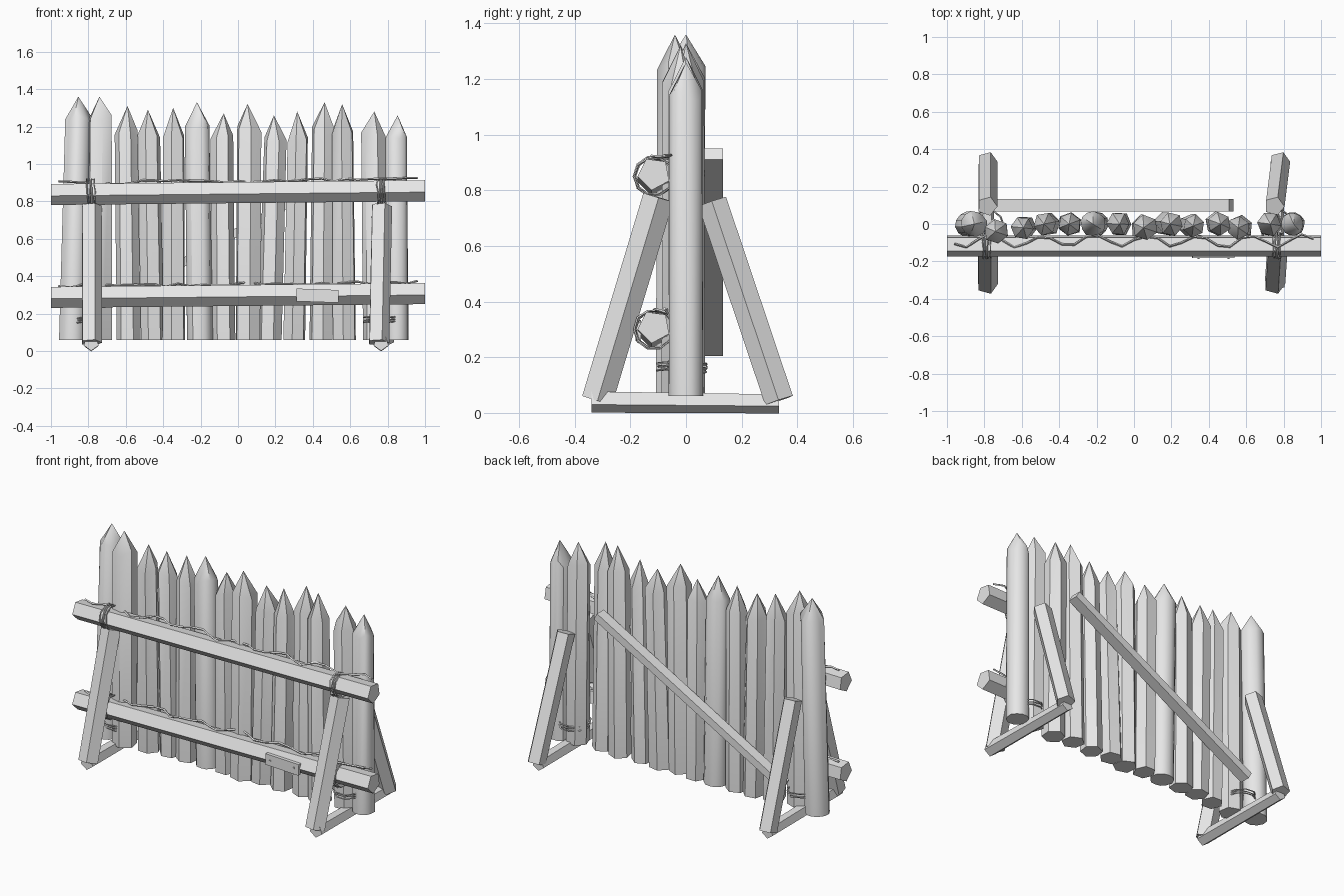
import bpy, bmesh, random
from math import sin, cos, pi, radians
from mathutils import Vector

if "Cube" in bpy.data.objects:
    bpy.data.objects.remove(bpy.data.objects["Cube"], do_unlink=True)

random.seed(4)
parts = []

grey = bpy.data.materials.new("plain grey")
grey.use_nodes = True
grey.diffuse_color = (0.8, 0.8, 0.8, 1)
grey.node_tree.nodes["Principled BSDF"].inputs["Base Color"].default_value = (0.8, 0.8, 0.8, 1)


def finish(bm, name):
    bmesh.ops.recalc_face_normals(bm, faces=bm.faces)
    mesh = bpy.data.meshes.new(name)
    bm.to_mesh(mesh)
    bm.free()
    mesh.materials.append(grey)
    obj = bpy.data.objects.new(name, mesh)
    bpy.context.collection.objects.link(obj)
    parts.append(obj)
    return obj


def ring(bm, centre, u, v, radius, sides, phase, rough=0):
    verts = []
    for i in range(sides):
        a = phase + 2 * pi * i / sides
        r = radius * (1 + random.uniform(-rough, rough))
        verts.append(bm.verts.new(centre + r * (u * cos(a) + v * sin(a))))
    return verts


def bridge(bm, low, high):
    for i in range(len(low)):
        j = (i + 1) % len(low)
        bm.faces.new((low[i], low[j], high[j], high[i]))


def log(name, start, end, radius, sides=5, phase=0.0, taper=1.0):
    """Straight faceted timber between two points."""
    a, b = Vector(start), Vector(end)
    d = (b - a).normalized()
    ref = Vector((0, 1, 0)) if abs(d.x) > 0.9 else Vector((1, 0, 0))
    u = (ref - d * ref.dot(d)).normalized()
    v = d.cross(u)
    bm = bmesh.new()
    low = ring(bm, a, u, v, radius, sides, radians(phase))
    high = ring(bm, b, u, v, radius * taper, sides, radians(phase))
    bridge(bm, low, high)
    bm.faces.new(low)
    bm.faces.new(high)
    return finish(bm, name)


def stake(name, x_low, x_high, y, radius, shoulder, tip, sides):
    """Upright pole with a sharpened top."""
    u, v = Vector((1, 0, 0)), Vector((0, 1, 0))
    phase = random.uniform(0, pi)
    bm = bmesh.new()
    low = ring(bm, Vector((x_low, y, 0.06)), u, v, radius, sides, phase, 0.06)
    high = ring(bm, Vector((x_high, y, shoulder)), u, v, radius * 0.97, sides, phase, 0.06)
    for vert in high:
        vert.co.z += random.uniform(-0.02, 0.02)
    bridge(bm, low, high)
    bm.faces.new(low)
    top = bm.verts.new((x_high + random.uniform(-0.01, 0.01), y, tip))
    for i in range(sides):
        bm.faces.new((high[i], high[(i + 1) % sides], top))
    finish(bm, name)


def box(name, centre, size, tilt=0.0):
    bm = bmesh.new()
    bmesh.ops.create_cube(bm, size=1)
    for vert in bm.verts:
        vert.co = Vector(c * s for c, s in zip(vert.co, size))
    obj = finish(bm, name)
    obj.location = centre
    obj.rotation_euler.y = tilt
    return obj


def wire(name, points, thickness):
    curve = bpy.data.curves.new(name, "CURVE")
    curve.dimensions = "3D"
    curve.bevel_depth = thickness
    curve.bevel_resolution = 0
    curve.use_fill_caps = True
    spline = curve.splines.new("POLY")
    spline.points.add(len(points) - 1)
    for p, co in zip(spline.points, points):
        p.co = (*co, 1)
    curve.materials.append(grey)
    obj = bpy.data.objects.new(name, curve)
    bpy.context.collection.objects.link(obj)
    bpy.ops.object.select_all(action="DESELECT")
    obj.select_set(True)
    bpy.context.view_layer.objects.active = obj
    bpy.ops.object.convert(target="MESH")
    parts.append(bpy.context.view_layer.objects.active)


def coil(name, centre, radius, length, turns, along_x):
    """Wire wound around a rail (along x) or a stake (along z)."""
    points, steps = [], 10
    for i in range(turns * steps + 1):
        a = 2 * pi * i / steps
        r = radius * random.uniform(0.95, 1.05)
        t = length * (i / (turns * steps) - 0.5) + random.uniform(-0.004, 0.004)
        offset = (t, r * cos(a), r * sin(a)) if along_x else (r * cos(a), r * sin(a), t)
        points.append(Vector(centre) + Vector(offset))
    wire(name, points, 0.004)


# Sharpened stakes: foot x, top x, y, radius, shoulder z, tip z
stakes = [
    (-.885, -.855, .00, .070, 1.24, 1.36),
    (-.740, -.735, -.04, .070, 1.24, 1.36),
    (-.585, -.600, -.02, .065, 1.17, 1.31),
    (-.460, -.475, 0, .064, 1.16, 1.29),
    (-.345, -.345, 0, .066, 1.15, 1.30),
    (-.205, -.220, 0, .068, 1.19, 1.33),
    (-.075, -.085, 0, .064, 1.15, 1.27),
    (.050, .060, -.02, .070, 1.19, 1.32),
    (.170, .200, 0, .066, 1.13, 1.26),
    (.300, .320, -.01, .062, 1.13, 1.28),
    (.445, .455, 0, .066, 1.18, 1.33),
    (.570, .560, -.02, .066, 1.17, 1.32),
    (.735, .720, 0, .068, 1.15, 1.28),
    (.850, .845, 0, .062, 1.14, 1.26),
]
round_stakes = (0, 5, 13)
for n, data in enumerate(stakes):
    stake(f"stake_{n + 1}", *data, 12 if n in round_stakes else 6)

# Front rails with their wires
for name, z in (("upper", 0.84), ("lower", 0.29)):
    log(name + "_rail", (-1, -0.115, z), (1, -0.115, z + 0.02), 0.06, 5, 190)
    points = []
    for i in range(31):
        x = -0.96 + 1.92 * i / 30
        points.append((x, -0.09 + 0.03 * sin(x * 2 * pi / 0.28) + random.uniform(-.008, .008),
                       z + 0.066 + 0.01 * x + random.uniform(-0.008, 0.012)))
    wire(name + "_wire", points, 0.006)
    for side, x in (("right", -0.785), ("left", 0.765)):
        coil(f"{name}_{side}_rail_coil", (x, -0.115, z + 0.01), 0.07, 0.05, 4, True)

# Support frames at both ends
for side, x, lean in (("right", -0.785, 0), ("left", 0.765, 0.015)):
    log(side + "_front_leg", (x - lean, -0.32, 0.045), (x, -0.10, 0.775), 0.059, 5, 2)
    log(side + "_back_leg", (x + lean, 0.335, 0.045), (x - lean, 0.095, 0.76), 0.055, 5, -2)
    log(side + "_foot_beam", (x, -0.34, 0.043), (x, 0.335, 0.036), 0.042, 5, 18, 0.9)
    coil(side + "_stake_coil", (x, -0.015, 0.165), 0.09, 0.036, 3, False)

# Diagonal brace across the back
ends = Vector((-0.735, 0.1, 0.225)), Vector((0.52, 0.1, 0.93))
span = ends[1] - ends[0]
box("back_brace", (ends[0] + ends[1]) / 2, (span.length, 0.066, 0.045),
    -Vector((1, 0)).angle(Vector((span.x, span.z))))

# Repair board and its nails
box("repair_board", (0.425, -0.172, 0.296), (0.225, 0.02, 0.068), radians(2))
for name, x in (("right", 0.345), ("left", 0.505)):
    log(name + "_nail", (x, -0.176, 0.297), (x, -0.187, 0.297), 0.006, 6)

# Soft shading on round pieces, crisp edges elsewhere
bpy.ops.object.select_all(action="DESELECT")
for obj in parts:
    obj.select_set(True)
bpy.context.view_layer.objects.active = parts[0]
bpy.ops.object.shade_smooth_by_angle(angle=radians(38))
